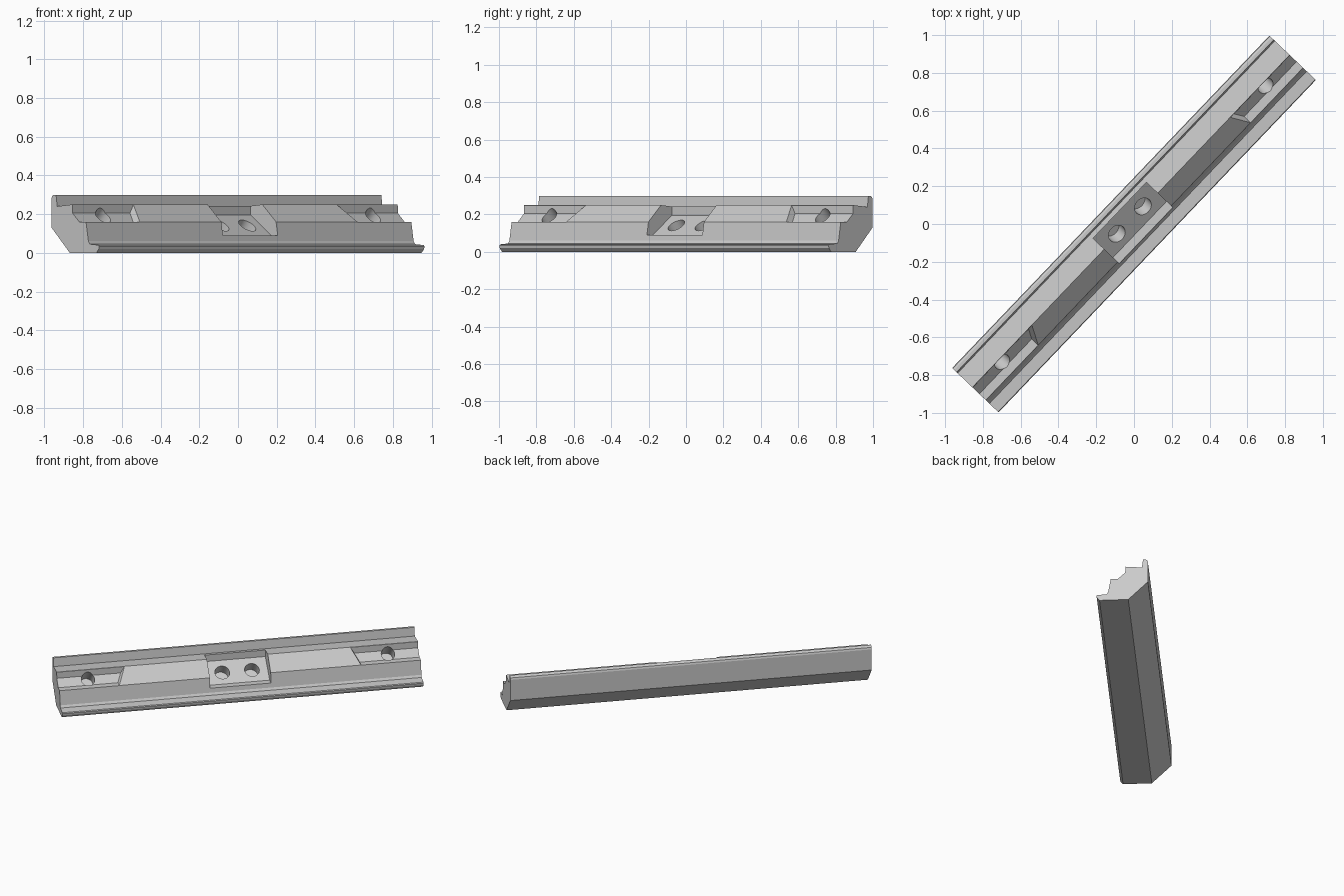
import bpy, bmesh, math
from mathutils import Matrix, Vector

if "Cube" in bpy.data.objects:
    bpy.data.objects.remove(bpy.data.objects["Cube"])

ANGLE = math.radians(46.33)   # heading of the bar
HALF = 1.2165                 # half length of the bar

grey = bpy.data.materials.new("light_grey")
grey.diffuse_color = (0.6, 0.6, 0.6, 1)
grey.use_nodes = True
grey.node_tree.nodes["Principled BSDF"].inputs["Base Color"].default_value = grey.diffuse_color


def finish(name, bm):
    """Turn a bmesh into an object turned to the bar's heading."""
    bmesh.ops.recalc_face_normals(bm, faces=bm.faces[:])
    mesh = bpy.data.meshes.new(name)
    bm.transform(Matrix.Rotation(ANGLE, 4, 'Z'))
    bm.to_mesh(mesh)
    bm.free()
    mesh.materials.append(grey)
    obj = bpy.data.objects.new(name, mesh)
    bpy.context.collection.objects.link(obj)
    return obj


def prism(name, profile, start, end):
    """Sweep an (across, height) profile; start and end give the position along the bar per height."""
    bm = bmesh.new()
    a = [bm.verts.new((start(z), -n, z)) for n, z in profile]
    b = [bm.verts.new((end(z), -n, z)) for n, z in profile]
    bm.faces.new(a)
    bm.faces.new(b)
    k = len(profile)
    for i in range(k):
        j = (i + 1) % k
        bm.faces.new((a[i], a[j], b[j], b[i]))
    return finish(name, bm)


def drill(name, s, n, z, radius, tilt, out, depth):
    """Cylinder whose axis leans outward from vertical by tilt."""
    axis = Vector((0, -math.sin(tilt), math.cos(tilt)))
    centre = Vector((s, -n, z)) + axis * (out - depth) / 2
    bm = bmesh.new()
    bmesh.ops.create_cone(bm, cap_ends=True, segments=32, radius1=radius,
                          radius2=radius, depth=out + depth)
    bm.transform(Matrix.Translation(centre) @ Matrix.Rotation(tilt, 4, 'X'))
    return finish(name, bm)


# Bar body: tall back lip, ledge, sloped face, low front foot
body = [(-0.17, 0.13), (-0.17, 0.28), (-0.166, 0.293), (-0.155, 0.30),
        (-0.138, 0.30), (-0.130, 0.24), (-0.022, 0.25), (0.076, 0.16),
        (0.093, 0.06), (0.103, 0.045), (0.166, 0.04), (0.17, 0.034),
        (0.168, 0.02), (0.15, 0.0), (-0.04, 0.0)]
bar = prism("rail_bar", body, lambda z: -HALF, lambda z: HALF)

# Cutters: stepped notch and hole at each end, mirrored
cutters = []
notch = [(-0.022, 0.32), (-0.020, 0.205), (0.029, 0.159), (0.14, 0.159), (0.14, 0.32)]
for side in (-1, 1):
    cutters.append(prism("end_notch_cutter", notch,
                         lambda z: side * (0.76 + (0.25 - z) * 0.6),
                         lambda z: side * (HALF + 0.1)))
# Centre pocket
pocket = [(-0.105, 0.34), (-0.105, 0.195), (0.042, 0.09), (0.14, 0.09), (0.14, 0.34)]
cutters.append(prism("pocket_cutter", pocket, lambda z: -0.205, lambda z: 0.205))
# Round holes
for side in (-1, 1):
    cutters.append(drill("end_hole_cutter", side * 1.01, 0.0, 0.187, 0.045,
                         math.radians(42), 0.07, 0.09))
    cutters.append(drill("pocket_hole_cutter", side * 0.1, -0.03, 0.141, 0.049,
                         math.radians(35.5), 0.05, 0.08))

bpy.context.view_layer.objects.active = bar
for cutter in cutters:
    cutter.hide_render = True
    mod = bar.modifiers.new("cut", 'BOOLEAN')
    mod.operation = 'DIFFERENCE'
    mod.solver = 'EXACT'
    mod.object = cutter
    bpy.ops.object.modifier_apply(modifier=mod.name)
for cutter in cutters:
    bpy.data.objects.remove(cutter)

# Smooth the hole walls, keep the machined edges sharp
bar.select_set(True)
bpy.ops.object.shade_smooth_by_angle(angle=math.radians(15))
